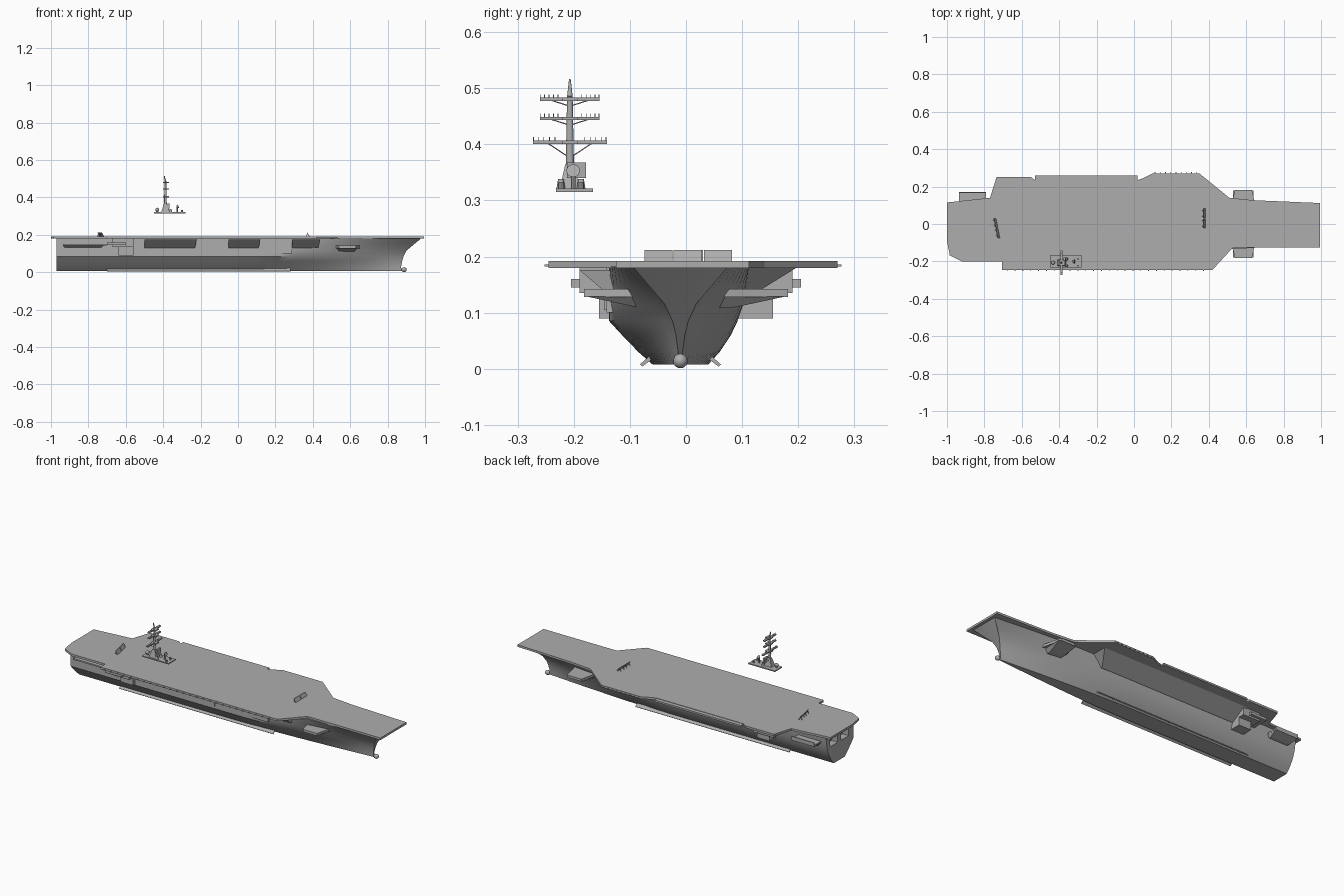
import bpy
import bmesh
from math import radians
from mathutils import Vector

old = bpy.data.objects.get("Cube")
if old:
    bpy.data.objects.remove(old)

# One painted grey for the whole ship
grey = bpy.data.materials.new("ship_grey")
grey.use_nodes = True
grey.diffuse_color = (0.42, 0.42, 0.42, 1)
grey.node_tree.nodes["Principled BSDF"].inputs["Base Color"].default_value = (0.42, 0.42, 0.42, 1)


def finish(name, bm, smooth=None):
    bmesh.ops.recalc_face_normals(bm, faces=bm.faces)
    mesh = bpy.data.meshes.new(name)
    bm.to_mesh(mesh)
    bm.free()
    mesh.materials.append(grey)
    obj = bpy.data.objects.new(name, mesh)
    bpy.context.collection.objects.link(obj)
    if smooth:
        bpy.ops.object.select_all(action="DESELECT")
        obj.select_set(True)
        bpy.context.view_layer.objects.active = obj
        bpy.ops.object.shade_smooth_by_angle(angle=radians(smooth))
    return obj


def loft(name, rings, smooth=None):
    """Skin a list of closed rings and cap both ends."""
    bm = bmesh.new()
    rows = [[bm.verts.new(p) for p in ring] for ring in rings]
    for low, high in zip(rows, rows[1:]):
        for i in range(len(low)):
            j = (i + 1) % len(low)
            bm.faces.new((low[i], low[j], high[j], high[i]))
    bm.faces.new(rows[0])
    bm.faces.new(rows[-1])
    return finish(name, bm, smooth)


def plate(name, outline, z0, z1):
    return loft(name, [[(x, y, z) for x, y in outline] for z in (z0, z1)])


def rect(x0, x1, y0, y1):
    return [(x0, y0), (x1, y0), (x1, y1), (x0, y1)]


def box(name, x0, x1, y0, y1, z0, z1):
    return plate(name, rect(x0, x1, y0, y1), z0, z1)


def frustum(name, low, z0, high, z1):
    return loft(name, [[(x, y, z0) for x, y in rect(*low)],
                       [(x, y, z1) for x, y in rect(*high)]])


def rod(name, start, end, r0, r1=None, sides=8):
    start, end = Vector(start), Vector(end)
    axis = end - start
    bm = bmesh.new()
    bmesh.ops.create_cone(bm, cap_ends=True, segments=sides, radius1=r0,
                          radius2=r0 if r1 is None else r1, depth=axis.length)
    turn = axis.to_track_quat("Z", "Y").to_matrix().to_4x4()
    turn.translation = (start + end) / 2
    bm.transform(turn)
    return finish(name, bm, 40)


def ball(name, centre, radius, stretch=1):
    bm = bmesh.new()
    bmesh.ops.create_uvsphere(bm, u_segments=16, v_segments=10, radius=radius)
    for v in bm.verts:
        v.co.x *= stretch
        v.co += Vector(centre)
    return finish(name, bm, 60)


# Hull: height, stem x, right half width, left half width, stem half width, taper start
STERN, MID = -0.97, -0.01
levels = [
    (0.008, 0.875, 0.05, 0.05, 0.003, 0.55),
    (0.03, 0.872, 0.075, 0.07, 0.004, 0.55),
    (0.06, 0.878, 0.104, 0.09, 0.008, 0.57),
    (0.085, 0.885, 0.127, 0.102, 0.014, 0.6),
    (0.115, 0.9, 0.127, 0.112, 0.028, 0.63),
    (0.15, 0.93, 0.127, 0.118, 0.055, 0.68),
    (0.182, 0.98, 0.127, 0.122, 0.085, 0.72),
]
hull_rings = []
STEPS = 28
for i in range(STEPS + 1):
    t = i / STEPS
    sides = ([], [])
    for z, stem, right, left, tip, start in levels:
        f = max(0, (t - start) / (1 - start))
        ease = f ** 1.5
        x = STERN + t * (stem - STERN)
        for row, width, s in zip(sides, (right, left), (-1, 1)):
            row.append((x, MID + s * (width + (tip - width) * ease), z))
    hull_rings.append(sides[0] + sides[1][::-1])
hull = loft("hull", hull_rings, 35)

# Openings in the transom
for s in (-1, 1):
    y = MID + s * 0.05
    cutter = box("stern_opening_cutter", -1, -0.93, y - 0.035, y + 0.035, 0.115, 0.155)
    cutter.hide_render = True
    cutter.hide_viewport = True
    cut = hull.modifiers.new("stern_opening", "BOOLEAN")
    cut.operation = "DIFFERENCE"
    cut.solver = "EXACT"
    cut.object = cutter

ball("bow_bulb", (0.888, MID, 0.014), 0.013, 1.1)
for s in (-1, 1):
    y = MID + s * 0.052
    loft("bilge_keel", [[(x, y, 0.016), (x, y + s * 0.016, 0.004),
                         (x, y + s * 0.02, 0.008), (x, y + s * 0.004, 0.022)]
                        for x in (-0.7, 0.28)])

# Flight deck
deck = [(-1, 0.115), (-0.77, 0.14), (-0.735, 0.25), (-0.55, 0.25), (-0.53, 0.235),
        (0.02, 0.235), (0.05, 0.245), (0.1, 0.27), (0.35, 0.27), (0.51, 0.14),
        (0.64, 0.127), (0.995, 0.112), (0.995, -0.125), (0.53, -0.125), (0.42, -0.245),
        (-0.705, -0.245), (-0.705, -0.2), (-0.92, -0.2), (-0.985, -0.168), (-1, -0.09)]
plate("flight_deck", deck, 0.18, 0.192)
box("left_deck_elevator", -0.53, 0.02, 0.23, 0.258, 0.18, 0.19)

# Safety posts along the deck edges
for k in range(26):
    x = -0.68 + k * 0.042
    box("right_edge_post", x, x + 0.004, -0.252, -0.24, 0.182, 0.186)
for k in range(9):
    x = 0.11 + k * 0.028
    box("left_edge_post", x, x + 0.004, 0.265, 0.277, 0.182, 0.186)

# Flared supports under the deck overhang
frustum("left_flare", (-0.58, 0.3, 0.05, 0.108), 0.125, (-0.58, 0.36, 0.05, 0.2), 0.182)
for x0, x1 in ((-0.5, -0.22), (-0.05, 0.12), (0.29, 0.44)):
    frustum("right_flare", (x0, x1 - 0.01, -0.136, -0.05), 0.13,
            (x0, x1, -0.19, -0.05), 0.176)
for x0, x1 in ((-0.22, -0.05), (0.12, 0.29)):
    box("right_gallery", x0, x1, -0.142, -0.05, 0.1, 0.181)
for x, z in ((-0.15, 0.105), (-0.11, 0.135)):
    box("hull_hatch", x - 0.012, x + 0.012, -0.146, -0.14, z, z + 0.028)

# Bow sponsons: flat shelf on a sloping bracket
for s in (-1, 1):
    shelf = [(0.51, s * 0.06), (0.54, s * 0.182), (0.63, s * 0.182), (0.66, s * 0.06)]
    plate("bow_sponson", shelf, 0.128, 0.142)
    inner, outer, reach = s * 0.04, s * 0.08, s * 0.178
    frustum("bow_sponson_bracket", (0.54, 0.62, inner, outer), 0.108,
            (0.53, 0.64, inner, reach), 0.129)

# Stern sponsons and stepped blocks
for s, edge in ((-1, 0.165), (1, 0.17)):
    box("stern_sponson", -0.935, -0.7 if s < 0 else -0.79, s * 0.09, s * edge, 0.142, 0.15)
    frustum("stern_sponson_bracket", (-0.92, -0.74 if s < 0 else -0.8, s * 0.08, s * 0.12),
            0.125, (-0.935, -0.72 if s < 0 else -0.79, s * 0.08, s * edge), 0.143)
    box("quarter_block", -0.67, -0.56, s * 0.08, s * 0.19, 0.135, 0.181)
    box("quarter_block_lower", -0.64, -0.56, s * 0.08, s * 0.155, 0.09, 0.14)
    box("quarter_block_step", -0.7, -0.6, s * 0.08, s * 0.205, 0.145, 0.16)
box("left_sponson_rail", -0.935, -0.79, 0.165, 0.17, 0.15, 0.165)

# Raised blast deflectors with struts behind
for x, y, lean in ((-0.735, -0.022, -0.2), (0.375, 0.03, 0)):
    for s in (-1, 1):
        mid = y + s * 0.027
        bottom, top = [], []
        for e in (-0.025, 0.025):
            px = x + lean * (mid + e - y)
            bottom.append((px + 0.006, mid + e))
            top.append((px - 0.006, mid + e))
        rings = []
        for pts, z in ((bottom, 0.19), (top, 0.212)):
            rings.append([(px + d, py, z) for (px, py), d in
                          ((pts[0], 0), (pts[1], 0), (pts[1], 0.003), (pts[0], 0.003))])
        loft("blast_deflector", rings)
        for e in (-0.015, 0.015):
            px = x + lean * (mid + e - y)
            rod("deflector_strut", (px - 0.01, mid + e, 0.191), (px - 0.003, mid + e, 0.207),
                0.0015, sides=6)

# Mast on its raised platform
MX, MY = -0.388, -0.207
box("mast_platform", -0.45, -0.28, -0.232, -0.166, 0.315, 0.321)
frustum("mast_base", (MX - 0.022, MX + 0.024, MY - 0.018, MY + 0.018), 0.321,
        (MX - 0.009, MX + 0.009, MY - 0.008, MY + 0.008), 0.365)
rod("mast", (MX, MY, 0.35), (MX, MY, 0.485), 0.0075, 0.005, 12)
rod("mast_tip", (MX, MY, 0.485), (MX - 0.006, MY, 0.516), 0.005, 0.0015, 12)
box("radar_panel", MX + 0.012, MX + 0.022, -0.212, -0.178, 0.34, 0.368)
box("radar_arm", MX, MX + 0.014, -0.21, -0.19, 0.35, 0.356)

# Yardarms with braces and whip aerials
for z, half, drop in ((0.404, 0.066, 0.028), (0.446, 0.053, 0.012), (0.48, 0.053, 0.012)):
    box("yardarm", MX - 0.006, MX + 0.006, MY - half, MY + half, z - 0.003, z + 0.003)
    box("yard_platform", MX - 0.012, MX + 0.02, MY - 0.014, MY + 0.014, z - 0.003, z + 0.003)
    for s in (-1, 1):
        rod("yard_brace", (MX, MY, z - drop), (MX, MY + s * half * 0.6, z - 0.002), 0.001, sides=6)
        for f in (0.4, 0.55, 0.7, 0.85, 0.98):
            rod("whip_aerial", (MX, MY + s * half * f, z), (MX, MY + s * half * f, z + 0.009),
                0.0007, sides=5)

# Domes and dishes on the platform
ball("radar_dome", (-0.432, MY, 0.335), 0.01)
rod("dome_stand", (-0.432, MY, 0.32), (-0.432, MY, 0.33), 0.006)
rod("dish_post", (-0.325, MY + 0.006, 0.32), (-0.325, MY + 0.006, 0.35), 0.004)
rod("dish", (-0.328, MY + 0.006, 0.35), (-0.318, MY + 0.006, 0.353), 0.004, 0.012, 14)
for y in (MY - 0.016, MY + 0.02):
    rod("side_director_post", (-0.3, y, 0.32), (-0.3, y, 0.333), 0.005)
    rod("mast_side_dome", (-0.36, y, 0.32), (-0.36, y, 0.338), 0.008, 0.005, 10)
